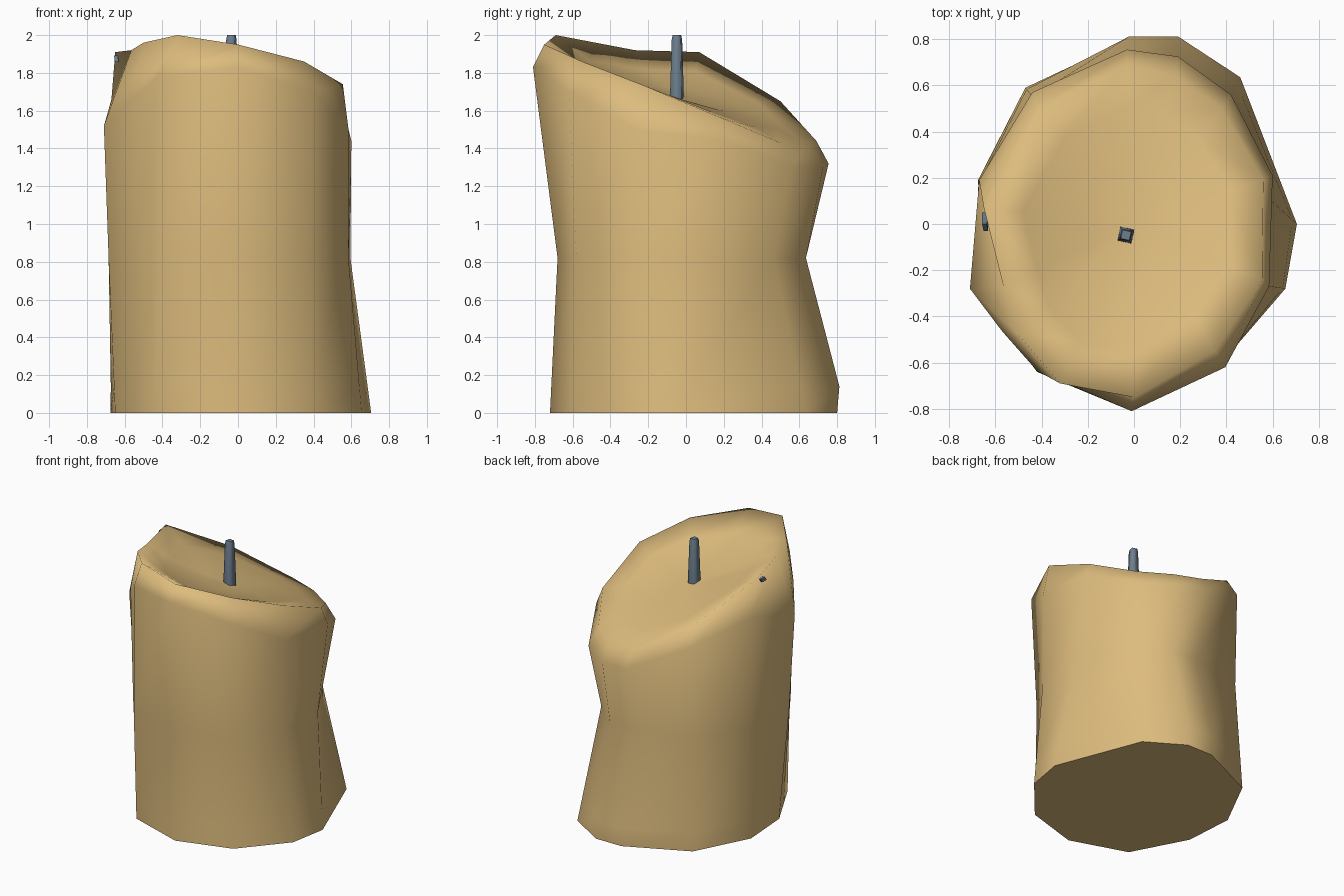
import bpy, bmesh, math
from mathutils import Vector

if "Cube" in bpy.data.objects:
    bpy.data.objects.remove(bpy.data.objects["Cube"])


def material(name, rgb):
    m = bpy.data.materials.new(name)
    m.diffuse_color = (*rgb, 1)
    m.use_nodes = True
    m.node_tree.nodes["Principled BSDF"].inputs["Base Color"].default_value = m.diffuse_color
    return m


WAX = material("tan wax", (0.72, 0.50, 0.205))
GREY = material("blue grey wick", (0.15, 0.21, 0.27))


def add_object(name, bm, mat):
    bmesh.ops.recalc_face_normals(bm, faces=bm.faces[:])
    me = bpy.data.meshes.new(name)
    bm.to_mesh(me)
    bm.free()
    me.materials.append(mat)
    ob = bpy.data.objects.new(name, me)
    bpy.context.collection.objects.link(ob)
    return ob


def loft(bm, rings):
    """Bridge rings of points with quads; returns the vertex rings."""
    vs = [[bm.verts.new(p) for p in r] for r in rings]
    for a, b in zip(vs, vs[1:]):
        n = len(a)
        for i in range(n):
            j = (i + 1) % n
            bm.faces.new((a[i], a[j], b[j], b[i]))
    return vs


# Candle outline rings, counter-clockwise from the back
base = [(-.02, .80), (-.47, .59), (-.675, .19), (-.65, -.18), (-.545, -.38), (-.44, -.58),
        (-.02, -.72), (.38, -.60), (.655, -.28), (.705, 0), (.46, .635), (.19, .80)]
waist = [(-.02, .625), (-.44, .55), (-.665, .19), (-.685, -.25), (-.555, -.455), (-.42, -.64),
         (0, -.68), (.38, -.58), (.585, -.27), (.595, .10), (.38, .465), (.19, .635)]
shoulder = [(-.03, .755, 1.32), (-.44, .57, 1.52), (-.67, .19, 1.66), (-.71, -.28, 1.52),
            (-.57, -.465, 1.66), (-.42, -.635, 1.78), (-.01, -.81, 1.83), (.395, -.62, 1.70),
            (.585, -.27, 1.50), (.60, .21, 1.44), (.42, .56, 1.30), (.19, .725, 1.30)]
rim = [(-.03, .69, 1.44), (-.41, .50, 1.65), (-.65, .07, 1.91), (-.565, -.27, 1.92),
       (-.50, -.48, 1.96), (-.32, -.69, 2.0), (0, -.75, 1.95), (.35, -.55, 1.86),
       (.555, -.24, 1.74), (.56, .19, 1.56), (.38, .50, 1.43), (.18, .64, 1.42)]

foot = []
for (x, y), (wx, wy) in zip(base, waist):
    if y > .7:
        foot.append((x, .812, .14))
    else:
        foot.append((x + (wx - x) * .17, y + (wy - y) * .17, .14))


def basin(scale, keep):
    return [(x * scale, y * scale, 1.66 + (z - 1.67) * keep) for x, y, z in rim]


# Candle body with slanted, melted hollow top
bm = bmesh.new()
vs = loft(bm, [[(x, y, 0) for x, y in base], foot, [(x, y, .82) for x, y in waist],
               shoulder, rim, basin(.74, .62), basin(.37, .25)])
centre = bm.verts.new((0, 0, 1.655))
inner = vs[-1]
for i in range(len(inner)):
    bm.faces.new((inner[i], inner[(i + 1) % len(inner)], centre))
for f in bm.faces:
    f.smooth = True
bottom = bm.faces.new(vs[0])
bottom.smooth = False
for e in bottom.edges:
    e.smooth = False
add_object("candle_body", bm, WAX)


# Four-sided tapering wick
def square(r, z):
    return [(-.035 + r * math.cos(a), -.048 + r * math.sin(a), z)
            for a in (math.radians(33 + 90 * k) for k in range(4))]


bm = bmesh.new()
vs = loft(bm, [square(.045, 1.58), square(.043, 1.70), square(.033, 1.975), square(.027, 2.0)])
for f in bm.faces:
    f.smooth = True
bm.faces.new(vs[0])
bm.faces.new(vs[-1])
add_object("wick", bm, GREY)

# Small wick sliver showing just under the left rim
bm = bmesh.new()
bmesh.ops.create_cube(bm, size=1)
for v in bm.verts:
    v.co = Vector((v.co.x * .02 - .644 + v.co.z * -.006, v.co.y * .05 + .01 + v.co.z * .03,
                   v.co.z * .035 + 1.875))
add_object("wick_sliver", bm, GREY)
